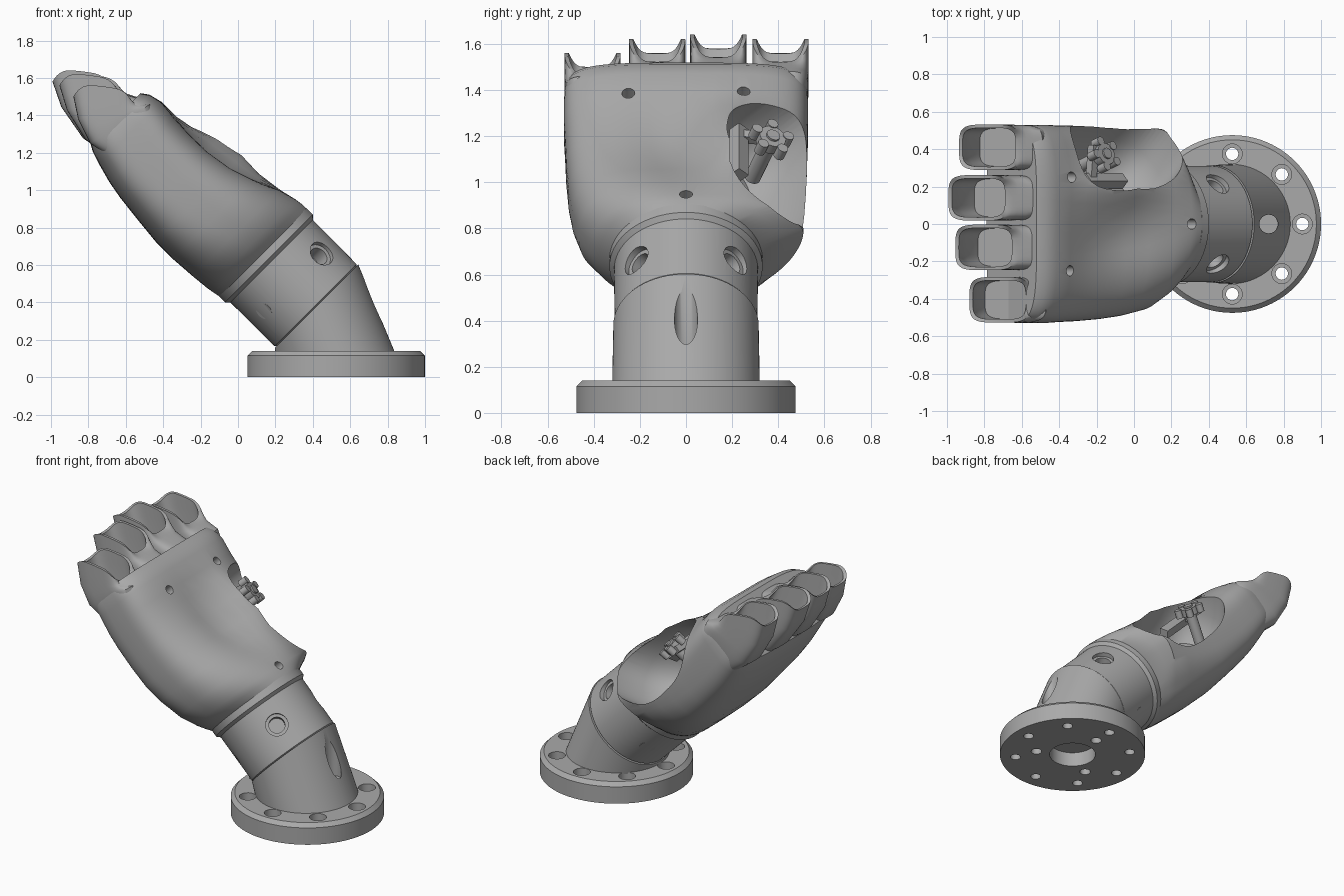
import bpy, bmesh, math
from mathutils import Vector

cube = bpy.data.objects.get("Cube")
if cube:
    bpy.data.objects.remove(cube, do_unlink=True)

grey = bpy.data.materials.new("plain_grey")
grey.use_nodes = True
colour = (0.4, 0.4, 0.4, 1)
grey.diffuse_color = colour
grey.node_tree.nodes["Principled BSDF"].inputs["Base Color"].default_value = colour

parts = []


def P(s, y, t):
    """Point in the tilted hand frame: s along the hand, t towards its upper face."""
    k = math.sqrt(0.5)
    return Vector((0.42 + (t - s) * k, y, 0.38 + (s + t) * k))


def power(v, e):
    return math.copysign(abs(v) ** (2 / e), v)


def angles(n):
    return [2 * math.pi * i / n for i in range(n)]


def loft(name, rings):
    """Closed solid through a list of rings, capped at both ends."""
    bm = bmesh.new()
    rows = [[bm.verts.new(p) for p in ring] for ring in rings]
    n = len(rows[0])
    for a, b in zip(rows, rows[1:]):
        for i in range(n):
            j = (i + 1) % n
            bm.faces.new((a[i], a[j], b[j], b[i]))
    bm.faces.new(rows[0][::-1])
    bm.faces.new(rows[-1])
    bmesh.ops.recalc_face_normals(bm, faces=bm.faces)
    mesh = bpy.data.meshes.new(name)
    bm.to_mesh(mesh)
    bm.free()
    mesh.materials.append(grey)
    ob = bpy.data.objects.new(name, mesh)
    bpy.context.scene.collection.objects.link(ob)
    parts.append(ob)
    return ob


def turned(name, origin, axis, profile, n=32):
    """Solid of revolution from (distance along axis, radius) pairs."""
    q = Vector(axis).to_track_quat('Z', 'Y')
    o = Vector(origin)
    return loft(name, [[o + q @ Vector((r * math.cos(a), r * math.sin(a), d))
                        for a in angles(n)] for d, r in profile])


def rod(name, p0, p1, r, n=32):
    axis = p1 - p0
    return turned(name, p0, axis, [(0, r), (axis.length, r)], n)


def cut(ob, cutters):
    for c in cutters:
        m = ob.modifiers.new("cut", 'BOOLEAN')
        m.operation, m.solver, m.object = 'DIFFERENCE', 'EXACT', c
    bpy.context.view_layer.update()
    dg = bpy.context.evaluated_depsgraph_get()
    mesh = bpy.data.meshes.new_from_object(ob.evaluated_get(dg))
    ob.modifiers.clear()
    ob.data = mesh
    for c in cutters:
        parts.remove(c)
        bpy.data.objects.remove(c, do_unlink=True)


UP = Vector((0, 0, 1))
ALONG = P(1, 0, 0) - P(0, 0, 0)
DORSAL = P(0, 0, 1) - P(0, 0, 0)

# Base flange with counterbored bolt holes, bore and three dowel holes
centre = Vector((0.525, 0, 0))
flange = turned("base_flange", centre, UP,
                [(0, 0.475), (0.115, 0.475), (0.14, 0.45)], 96)
tools = [turned("tool", centre, UP, [(-0.1, 0.15), (0.1, 0.15)])]
for a in angles(8):
    o = centre + 0.375 * Vector((math.cos(a), math.sin(a), 0))
    tools.append(turned("tool", o, UP, [(-0.1, 0.033), (0.06, 0.033), (0.061, 0.053), (0.3, 0.053)], 24))
for a in angles(3):
    o = centre + 0.24 * Vector((math.sin(a), math.cos(a), 0))
    tools.append(turned("tool", o, UP, [(-0.1, 0.035), (0.08, 0.035)], 24))
cut(flange, tools)

# Wrist elbow, from the flat flange to the tilted joint
elbow = loft("wrist_elbow", [
    [Vector((0.52 + 0.32 * math.cos(a), 0.32 * math.sin(a), 0.13)) for a in angles(96)],
    [P(0, 0.315 * math.sin(a), 0.315 * math.cos(a)) for a in angles(96)]])
cut(elbow, [turned("tool", (0.72, 0, 0.28), UP, [(0, 0.05), (0.5, 0.05)])])

# Wrist sleeve with two open screw holes above and two plugs below
sleeve = turned("wrist_sleeve", P(0, 0, 0), ALONG,
                [(0, 0.3), (0.008, 0.31), (0.34, 0.312), (0.36, 0.332), (0.41, 0.332)], 96)
tools = []
for side in (-1, 1):
    out = (DORSAL + Vector((0, side, 0))).normalized()
    tools.append(turned("tool", P(0.18, 0, 0), out,
                        [(0.19, 0.05), (0.28, 0.05), (0.281, 0.07), (0.5, 0.07)]))
    low = (Vector((0, side, 0)) - DORSAL).normalized()
    turned("sleeve_plug", P(0.18, 0, 0), low, [(0.28, 0.05), (0.309, 0.05)])
cut(sleeve, tools)

# Hand shell sections: s, lower t, upper t, half width, thumb lip, squareness
sections = [
    (0.40, -0.33, 0.33, 0.33, 0, 2), (0.44, -0.338, 0.33, 0.375, 0.07, 2.1),
    (0.48, -0.345, 0.325, 0.41, 0.12, 2.2), (0.58, -0.355, 0.30, 0.465, 0.065, 2.5),
    (0.72, -0.365, 0.25, 0.495, 0.035, 2.8), (0.85, -0.365, 0.21, 0.51, 0.02, 3.1),
    (1.00, -0.35, 0.183, 0.52, 0.01, 3.3), (1.15, -0.333, 0.175, 0.525, 0.005, 3.5),
    (1.25, -0.315, 0.178, 0.53, 0, 3.6), (1.36, -0.285, 0.185, 0.53, 0, 3.8),
    (1.43, -0.262, 0.168, 0.527, 0, 4), (1.47, -0.24, 0.14, 0.515, 0, 4)]


def hand_ring(s, lo, hi, w, lip, e):
    ring = []
    for a in angles(96):
        y = w * power(math.cos(a), e)
        t = (lo + hi) / 2 + (hi - lo) / 2 * power(math.sin(a), e)
        if y > 0:
            y *= 1 + lip / w * min(1, max(0, (t + 0.2) / 0.3))
        if math.sin(a) > 0:
            near = math.exp(-((s - 0.92) / 0.22) ** 2) * math.sin(a)
            t += near * 0.1 * math.exp(-((y - 0.23) / 0.15) ** 2)
            t -= near * 0.03 * math.exp(-((y + 0.08) / 0.15) ** 2)
        ring.append(P(s, y, t))
    return ring


hand = loft("hand_shell", [hand_ring(*sec) for sec in sections])


# Thumb opening, scooped into the upper side edge, and three screw holes
def thumb_ring(depth, scale):
    ring = []
    for a in angles(64):
        s = 0.83 + 0.37 * scale * power(math.cos(a), 2.6)
        b = 0.245 * scale * power(math.sin(a), 2.6)
        ring.append(P(s, 0.35 + 0.676 * depth + 0.737 * b, 0.115 + 0.738 * depth - 0.676 * b))
    return ring


tools = [loft("tool", [thumb_ring(-0.26, 0.65), thumb_ring(-0.2, 0.82),
                       thumb_ring(-0.08, 0.94), thumb_ring(0.6, 1.06)])]
for s, y, t in ((0.48, 0, 0.32), (1.25, 0.25, 0.175), (1.25, -0.25, 0.175)):
    tools.append(rod("tool", P(s, y, t - 0.06), P(s, y, t + 0.2), 0.028, 24))
cut(hand, tools)

# Finger sockets: hollow, curling upwards; each section runs from outer to inner edge
edges = [((-0.66, 1.16), (-0.44, 1.38), 0.1, 0), ((-0.79, 1.25), (-0.47, 1.46), 0.12, 0.35),
         ((-0.855, 1.38), (-0.53, 1.46), 0.122, 0.8), ((-0.88, 1.5), (-0.56, 1.46), 0.122, 1)]


def socket_ring(level, yc, dx, dz, inset):
    i = min(int(level), 2)
    f = level - i
    mix = lambda a, b: a + (b - a) * f
    (a0, b0, w0, k0), (a1, b1, w1, k1) = edges[i], edges[i + 1]
    k = mix(k0, k1)
    shift = Vector((dx * k, yc, dz * k))
    A = Vector((mix(a0[0], a1[0]), 0, mix(a0[1], a1[1]))) + shift
    B = Vector((mix(b0[0], b1[0]), 0, mix(b0[1], b1[1]))) + shift
    half = (B - A) / 2
    half *= 1 - inset / half.length
    w = mix(w0, w1) - inset
    ring = []
    for a in angles(48):
        c = power(math.cos(a), 4.2)
        p = (A + B) / 2 + half * c + Vector((0, w * power(math.sin(a), 4.2), 0))
        p.z += max(0, level - 2) * 0.075 * (1 - abs(c) ** 4)
        ring.append(p)
    return ring


fingers = (("little", -0.405, 0, 0), ("ring", -0.125, -0.075, 0.06),
           ("middle", 0.14, -0.112, 0.08), ("index", 0.41, -0.055, 0.06))
for name, yc, dx, dz in fingers:
    outer = [socket_ring(v, yc, dx, dz, 0) for v in (0, 0.5, 1, 1.5, 2, 2.5, 3)]
    inner = [socket_ring(v, yc, dx, dz, 0.018) for v in (3, 2.5, 2, 1.5, 1.35)]
    loft(name + "_finger_socket", outer + inner)

# Thumb joint: hub with lugs on a post, beside a square bar
tilt = (DORSAL + Vector((0, 0.35, 0))).normalized()
hub = P(0.98, 0.37, 0.16)
turned("thumb_hub", hub, tilt, [(-0.03, 0.06), (0.02, 0.06), (0.02, 0.03), (0.03, 0.03)])
rod("thumb_post", hub - tilt * 0.25, hub, 0.035)
q = tilt.to_track_quat('Z', 'Y')
for a in angles(5):
    o = hub + q @ Vector((0.075 * math.cos(a), 0.075 * math.sin(a), 0))
    rod("thumb_lug", o - tilt * 0.03, o + tilt * 0.025, 0.024, 20)
rod("thumb_bar", P(0.8, 0.23, 0.12), P(1.08, 0.23, 0.12), 0.042, 4)
rod("thumb_crossbar", P(1.04, 0.22, 0.12), P(1.02, 0.42, 0.12), 0.03, 4)

# Smooth shading with crisp edges
bpy.ops.object.select_all(action='DESELECT')
for ob in parts:
    ob.select_set(True)
bpy.context.view_layer.objects.active = hand
bpy.ops.object.shade_smooth_by_angle(angle=math.radians(35))
